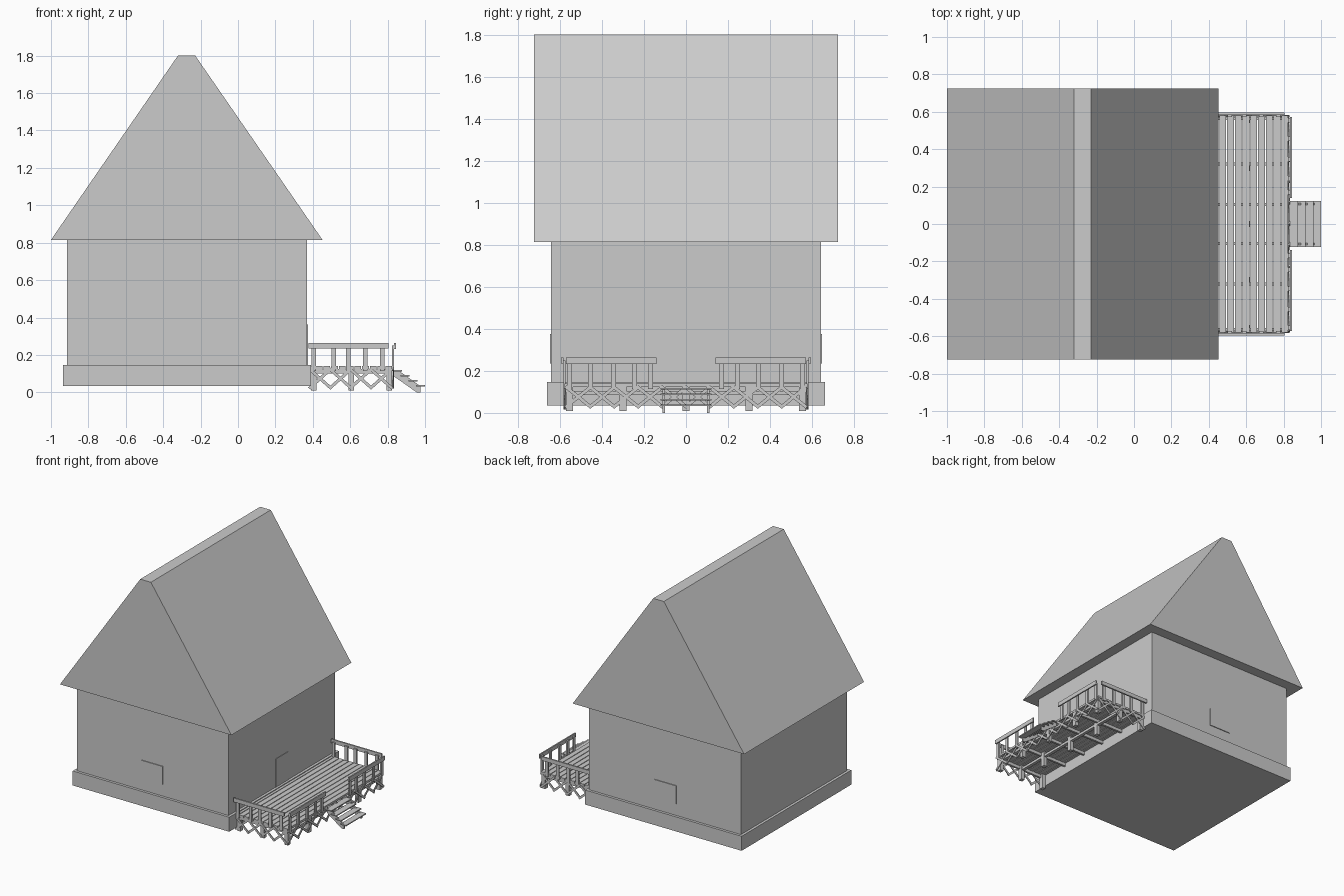
import bpy, bmesh, math
from mathutils import Matrix, Vector

if "Cube" in bpy.data.objects:
    bpy.data.objects.remove(bpy.data.objects["Cube"])


def finish(name, bm):
    bmesh.ops.recalc_face_normals(bm, faces=bm.faces)
    me = bpy.data.meshes.new(name)
    bm.to_mesh(me)
    bm.free()
    ob = bpy.data.objects.new(name, me)
    bpy.context.collection.objects.link(ob)
    return ob


def add_box(bm, x0, x1, y0, y1, z0, z1):
    m = Matrix.Translation(((x0 + x1) / 2, (y0 + y1) / 2, (z0 + z1) / 2)) @ \
        Matrix.Diagonal((x1 - x0, y1 - y0, z1 - z0, 1))
    bmesh.ops.create_cube(bm, size=1, matrix=m)


def boxes(name, specs):
    bm = bmesh.new()
    for s in specs:
        add_box(bm, *s)
    return finish(name, bm)


def add_prism(bm, profile, y0, y1):
    # extrude an x-z profile along y
    f = bm.faces.new([bm.verts.new((x, y0, z)) for x, z in profile])
    ext = bmesh.ops.extrude_face_region(bm, geom=[f])
    vs = [v for v in ext["geom"] if isinstance(v, bmesh.types.BMVert)]
    bmesh.ops.translate(bm, verts=vs, vec=(0, y1 - y0, 0))


def lattice(name, start, end, cells, z0, z1, out):
    # crossed slats in two thin layers, from start to end along the ground
    bm = bmesh.new()
    a, b, n = Vector(start), Vector(end), Vector(out)
    step = (b - a) / cells
    up = Vector((0, 0, z1 - z0))
    for i in range(cells):
        base = a + step * i + Vector((0, 0, z0))
        for layer, (p, q) in enumerate([(base, base + step + up), (base + up, base + step)]):
            d = q - p
            u = d.normalized()
            w = n.cross(u)
            rot = Matrix((u, n, w)).transposed().to_4x4()
            m = Matrix.Translation((p + q) / 2 + n * 0.006 * layer) @ rot @ \
                Matrix.Diagonal((d.length + 0.012, 0.006, 0.016, 1))
            bmesh.ops.create_cube(bm, size=1, matrix=m)
    return finish(name, bm)


# house body
boxes("foundation", [(-0.935, 0.39, -0.663, 0.663, 0.035, 0.146)])
boxes("walls", [(-0.915, 0.37, -0.643, 0.643, 0.146, 0.815)])
bm = bmesh.new()
add_prism(bm, [(-1.0, 0.815), (0.452, 0.815), (-0.23, 1.802), (-0.32, 1.802)], -0.725, 0.725)
finish("roof", bm)

# openings
for side, s in (("front", -1), ("back", 1)):
    ys = sorted((s * 0.640, s * 0.649))
    boxes(side + "_window", [(-0.37, -0.185, *ys, 0.235, 0.375)])
boxes("door", [(0.365, 0.373, -0.075, 0.075, 0.14, 0.362)])

# deck floor and its framing
pitch = 0.0415
boxes("deck_planks", [(0.373 + i * pitch, 0.373 + (i + 1) * pitch - 0.005, -0.58, 0.58, 0.124, 0.14)
                      for i in range(11)])
boxes("deck_joists", [(0.373, 0.822, y - 0.008, y + 0.008, 0.10, 0.124)
                      for y in (-0.565, -0.32, -0.105, 0.105, 0.32, 0.565)])
boxes("deck_beams", [(x - 0.012, x + 0.012, -0.57, 0.57, 0.085, 0.105) for x in (0.605, 0.805)])
boxes("deck_posts", [(x - 0.015, x + 0.015, y - 0.016, y + 0.016, 0.01, 0.124)
                     for x in (0.405, 0.605, 0.808) for y in (-0.555, -0.3, 0, 0.3, 0.555)
                     if x > 0.5 or abs(y) > 0.5])

# lattice skirting
for side, s in (("front", -1), ("back", 1)):
    lattice(side + "_lattice", (0.385, s * 0.575, 0), (0.82, s * 0.575, 0), 4, 0.025, 0.122, (0, s, 0))
lattice("right_lattice", (0.826, -0.57, 0), (0.826, 0.57, 0), 10, 0.03, 0.122, (1, 0, 0))

# railings
for side, s in (("front", -1), ("back", 1)):
    rail = sorted((s * 0.584, s * 0.596))
    bal = sorted((s * 0.573, s * 0.584))
    boxes(side + "_side_rail", [(0.378, 0.805, *rail, 0.235, 0.265)])
    boxes(side + "_side_balusters", [(x - 0.012, x + 0.012, *bal, 0.115, 0.25)
                                     for x in (0.405, 0.513, 0.59, 0.68, 0.772)])
    span = sorted((s * 0.14, s * 0.572))
    boxes(side + "_entry_rail", [(0.834, 0.844, *span, 0.233, 0.265)])
    boxes(side + "_entry_balusters", [(0.823, 0.834, s * y - 0.012, s * y + 0.012, 0.115, 0.25)
                                      for y in (0.17, 0.245, 0.345, 0.455, 0.555)])

# stairs
boxes("stair_treads", [(0.828 + i * 0.0415, 0.8755 + i * 0.0415, -0.122, 0.122,
                        0.111 - i * 0.0262, 0.119 - i * 0.0262) for i in range(4)])
bm = bmesh.new()
for y in (-0.106, 0.106):
    add_prism(bm, [(0.83, 0.112), (0.865, 0.112), (0.975, 0.033), (0.975, 0.0), (0.955, 0.0),
                   (0.83, 0.088)], y - 0.005, y + 0.005)
finish("stair_stringers", bm)
